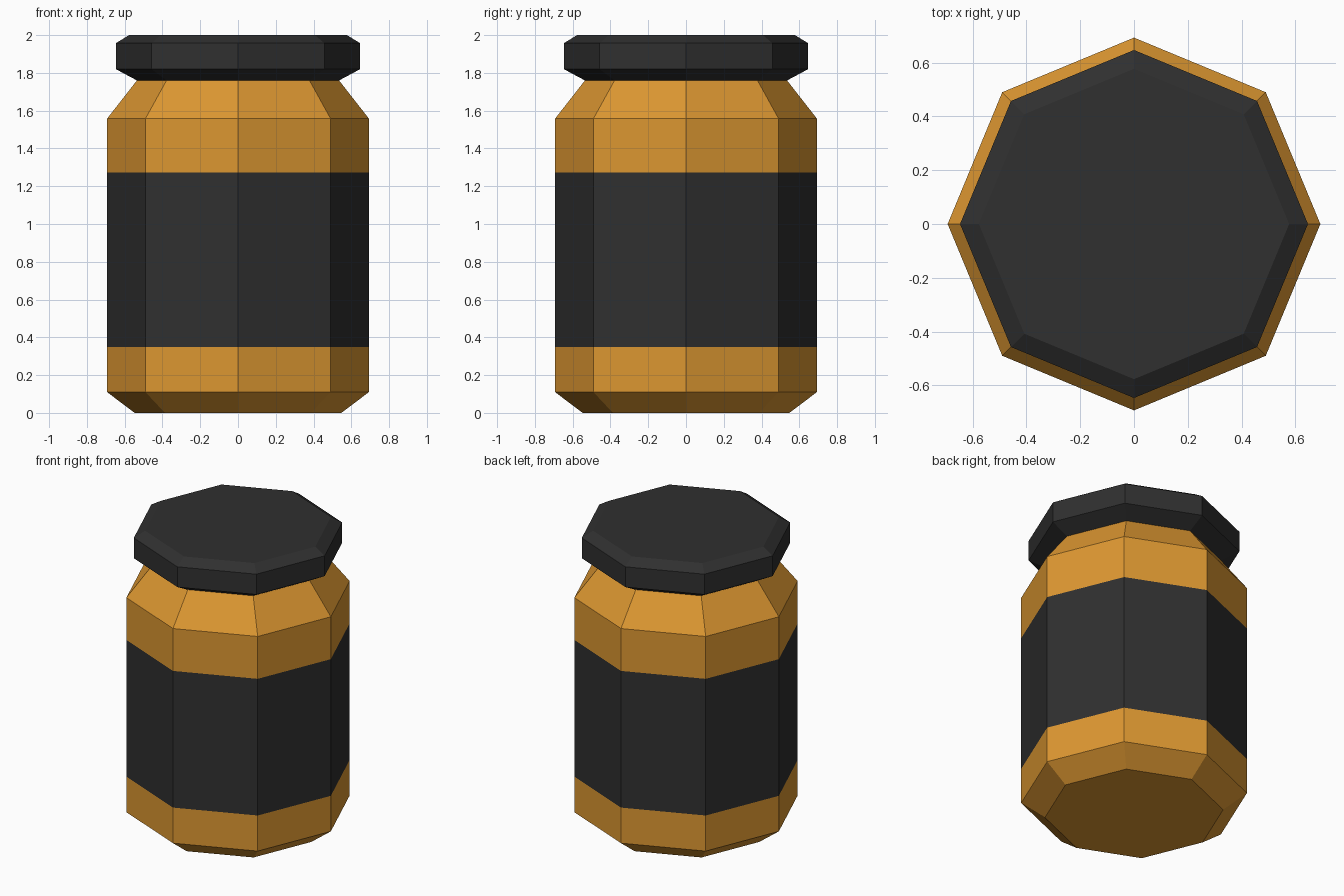
import bpy, bmesh, math

if "Cube" in bpy.data.objects:
    bpy.data.objects.remove(bpy.data.objects["Cube"])

SIDES = 8


def material(name, color):
    m = bpy.data.materials.new(name)
    m.diffuse_color = (*color, 1.0)
    m.use_nodes = True
    m.node_tree.nodes["Principled BSDF"].inputs["Base Color"].default_value = m.diffuse_color
    return m


amber = material("amber", (0.72, 0.31, 0.031))
charcoal = material("charcoal", (0.029, 0.029, 0.029))


def lathe(name, profile, mats, cap_top=True, rule=None):
    """Spin a (radius, height) profile into an eight-sided solid."""
    bm = bmesh.new()
    rings = []
    for r, z in profile:
        rings.append([bm.verts.new((r * math.cos(math.tau * i / SIDES),
                                    r * math.sin(math.tau * i / SIDES), z))
                      for i in range(SIDES)])
    for a, b in zip(rings, rings[1:]):
        for i in range(SIDES):
            j = (i + 1) % SIDES
            bm.faces.new((a[i], a[j], b[j], b[i]))
    bm.faces.new(rings[0][::-1])
    if cap_top:
        bm.faces.new(rings[-1])
    if rule:
        for f in bm.faces:
            f.material_index = rule(f.calc_center_median().z)
    mesh = bpy.data.meshes.new(name)
    bm.to_mesh(mesh)
    bm.free()
    for m in mats:
        mesh.materials.append(m)
    obj = bpy.data.objects.new(name, mesh)
    bpy.context.collection.objects.link(obj)
    return obj


# Jar body with the dark label band between two heights
lathe("jar_body",
      [(0.547, 0), (0.693, 0.11), (0.693, 0.35), (0.693, 1.272),
       (0.693, 1.558), (0.535, 1.76)],
      [amber, charcoal], cap_top=False,
      rule=lambda z: 1 if 0.35 < z < 1.272 else 0)

# Lid with bevelled rims
lathe("lid",
      [(0.535, 1.76), (0.647, 1.82), (0.647, 1.957), (0.577, 2.0)],
      [charcoal])
